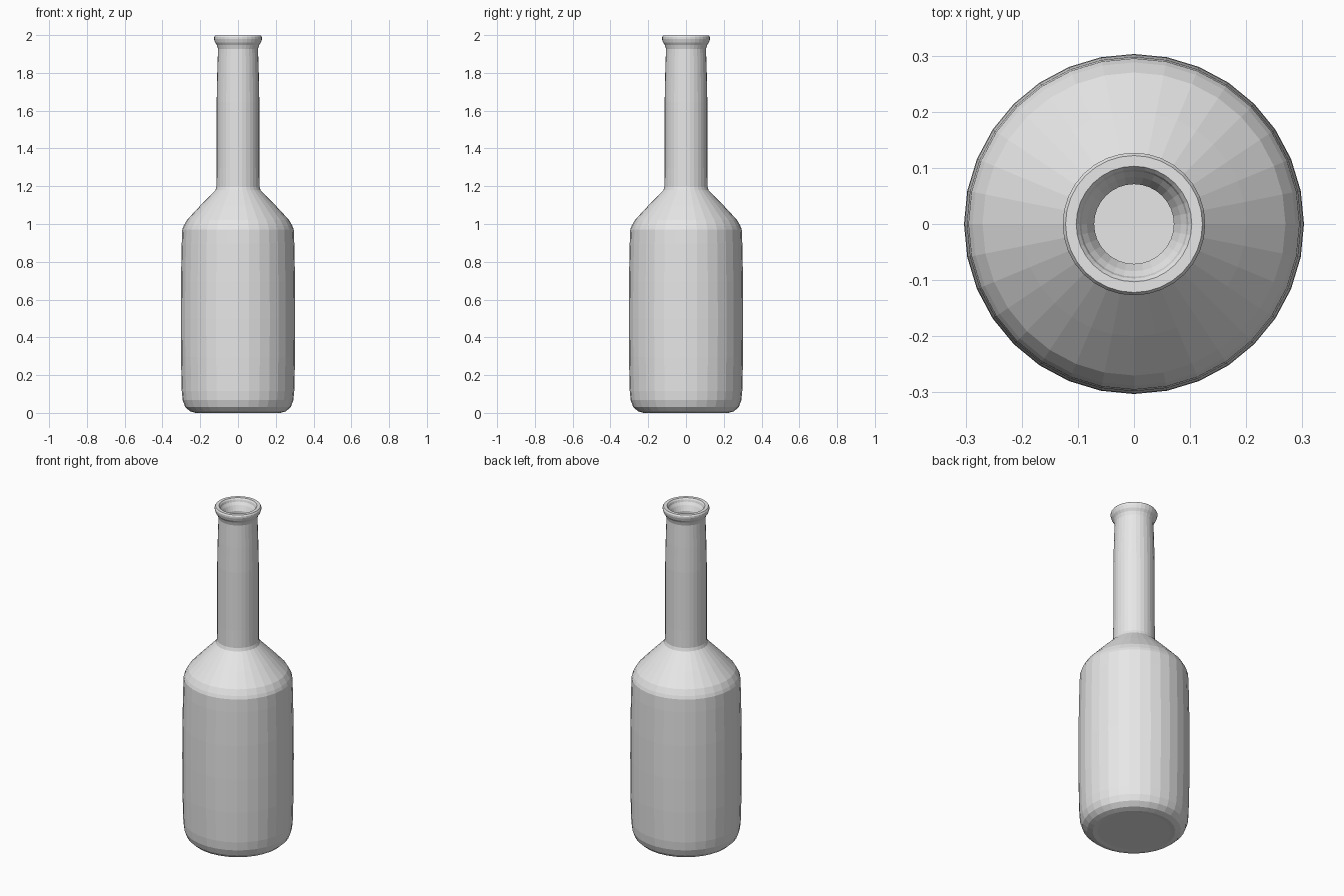
import bpy, bmesh, math

if "Cube" in bpy.data.objects:
    bpy.data.objects.remove(bpy.data.objects["Cube"])

SEGMENTS = 32

# Outer skin from base centre up to the lip (radius, height)
outer = [(0.0, 0.005), (0.2, 0.005), (0.225, 0.003), (0.255, 0.012), (0.28, 0.035),
         (0.293, 0.07), (0.298, 0.12), (0.302, 0.3), (0.303, 0.5), (0.302, 0.7),
         (0.298, 0.9), (0.295, 0.975), (0.288, 0.993), (0.27, 1.025), (0.2, 1.1),
         (0.12, 1.182), (0.114, 1.2), (0.113, 1.3), (0.113, 1.65), (0.110, 1.8),
         (0.106, 1.93), (0.112, 1.95), (0.122, 1.965), (0.127, 1.982),
         (0.127, 1.992), (0.122, 2.0)]
# Inner skin from the lip down to the floor
inner = [(0.103, 2.0), (0.097, 1.992), (0.094, 1.98), (0.084, 1.965), (0.071, 1.935),
         (0.075, 1.8), (0.078, 1.65), (0.078, 1.2), (0.085, 1.165), (0.25, 0.99),
         (0.26, 0.96), (0.268, 0.5), (0.263, 0.12), (0.245, 0.065),
         (0.215, 0.04), (0.0, 0.04)]

# Lathe the profile
bm = bmesh.new()
rings = []
for r, z in outer + inner:
    if r == 0:
        rings.append([bm.verts.new((0, 0, z))])
    else:
        rings.append([bm.verts.new((r * math.cos(2 * math.pi * i / SEGMENTS),
                                    r * math.sin(2 * math.pi * i / SEGMENTS), z))
                      for i in range(SEGMENTS)])
for a, b in zip(rings, rings[1:]):
    for i in range(SEGMENTS):
        j = (i + 1) % SEGMENTS
        if len(a) == 1:
            bm.faces.new((a[0], b[j], b[i]))
        elif len(b) == 1:
            bm.faces.new((a[i], a[j], b[0]))
        else:
            bm.faces.new((a[i], a[j], b[j], b[i]))
bmesh.ops.recalc_face_normals(bm, faces=bm.faces[:])
# Rest the base on the ground
low = min(v.co.z for v in bm.verts)
bmesh.ops.translate(bm, verts=bm.verts[:], vec=(0, 0, -low))

mesh = bpy.data.meshes.new("bottle")
bm.to_mesh(mesh)
bm.free()
bottle = bpy.data.objects.new("bottle", mesh)
bpy.context.collection.objects.link(bottle)

# Plain light grey
grey = bpy.data.materials.new("light grey")
grey.diffuse_color = (0.8, 0.8, 0.8, 1)
grey.use_nodes = True
grey.node_tree.nodes["Principled BSDF"].inputs["Base Color"].default_value = grey.diffuse_color
mesh.materials.append(grey)
